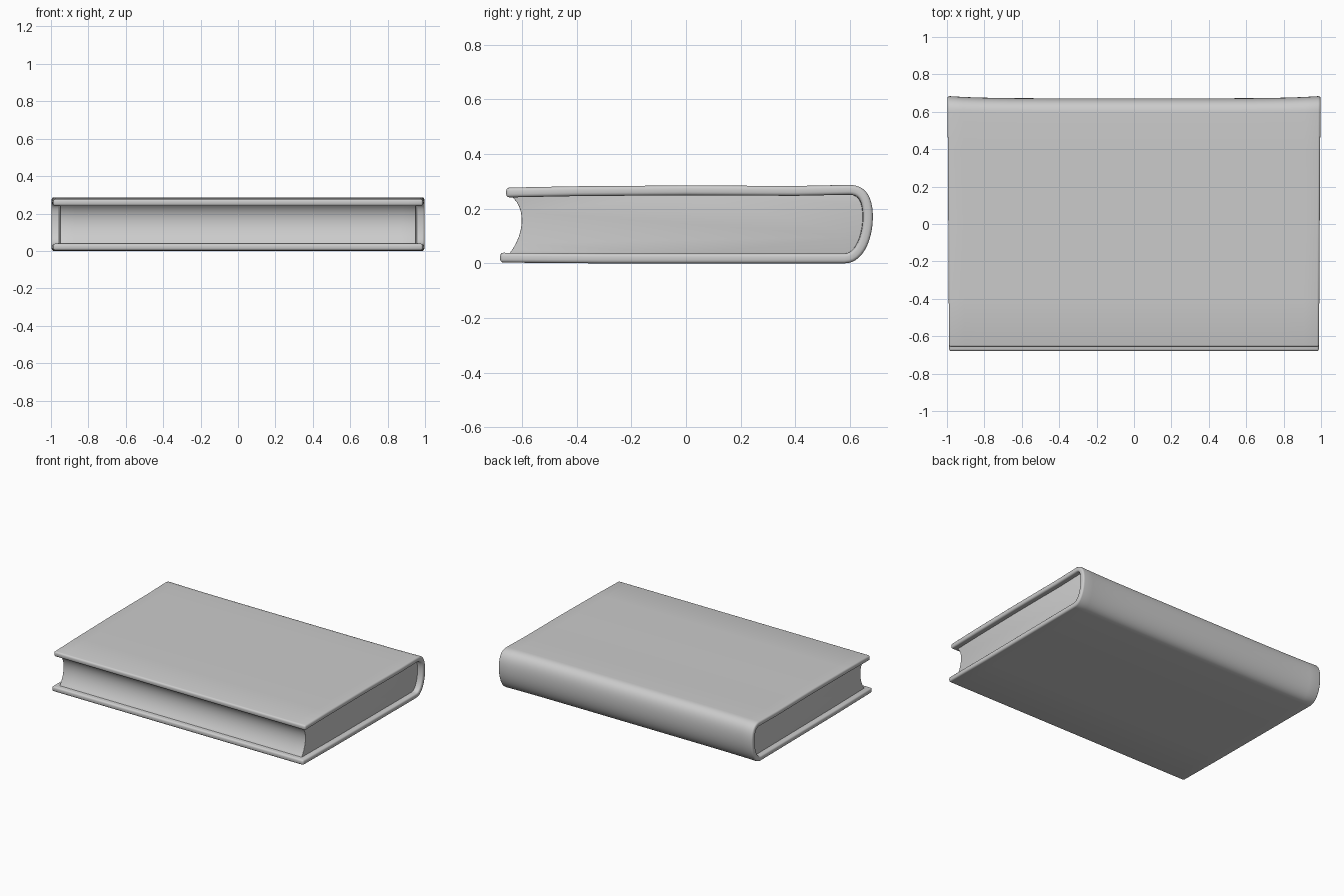
import bpy, bmesh
from mathutils import Vector
from mathutils.geometry import interpolate_bezier

if "Cube" in bpy.data.objects:
    bpy.data.objects.remove(bpy.data.objects["Cube"])


def curve(*pts, n=12):
    """Bezier through 4 (y, z) control points."""
    a, b, c, d = (Vector((0, y, z)) for y, z in pts)
    return [(p.y, p.z) for p in interpolate_bezier(a, b, c, d, n)]


def sweep(name, profile, half, steps, closed=False):
    """Sweep a (y, z) profile along x; the spine flares slightly at both ends."""
    bm = bmesh.new()
    rows = []
    for i in range(steps + 1):
        t = 2 * i / steps - 1
        row = []
        for y, z in profile:
            flare = 0.012 * abs(t) ** 6 * max(0, (y - 0.5) / 0.17)
            row.append(bm.verts.new((t * (half + 0.006 * y), y + flare, z)))
        rows.append(row)
    count = len(profile)
    for r0, r1 in zip(rows, rows[1:]):
        for j in range(count if closed else count - 1):
            k = (j + 1) % count
            bm.faces.new((r0[j], r0[k], r1[k], r1[j]))
    if closed:
        bm.faces.new(rows[0][::-1])
        bm.faces.new(rows[-1])
        bmesh.ops.recalc_face_normals(bm, faces=bm.faces)
    mesh = bpy.data.meshes.new(name)
    bm.to_mesh(mesh)
    bm.free()
    ob = bpy.data.objects.new(name, mesh)
    bpy.context.collection.objects.link(ob)
    return ob


def finish(ob, bevel, angle=0.8):
    mod = ob.modifiers.new("Bevel", 'BEVEL')
    mod.width, mod.segments = bevel, 3
    mod.limit_method, mod.angle_limit = 'ANGLE', angle
    bpy.ops.object.select_all(action='DESELECT')
    ob.select_set(True)
    bpy.context.view_layer.objects.active = ob
    bpy.ops.object.convert(target='MESH')
    bpy.ops.object.shade_smooth_by_angle(angle=0.7)


# Cover: bottom board, rounded spine and top board in one folded strip
outer = [(-0.68, 0.003), (-0.3, 0.0), (0.2, 0.0)]
outer += curve((0.575, 0.0), (0.64, 0.0), (0.672, 0.09), (0.672, 0.17))
outer += curve((0.672, 0.17), (0.672, 0.24), (0.65, 0.287), (0.59, 0.287))[1:]
outer += [(0.4, 0.283), (0.0, 0.285), (-0.4, 0.282), (-0.658, 0.277)]
cover = sweep("cover", outer, 0.993, 24)
solid = cover.modifiers.new("Thickness", 'SOLIDIFY')
solid.thickness, solid.offset, solid.use_even_offset = 0.036, -1, True
finish(cover, 0.012)

# Page block: rounded back under the spine, hollow fore-edge
pages = curve((0.575, 0.03), (0.62, 0.03), (0.645, 0.10), (0.645, 0.17))
pages += curve((0.645, 0.17), (0.645, 0.22), (0.625, 0.257), (0.58, 0.257))[1:]
pages += [(0.0, 0.257)]
pages += curve((-0.645, 0.25), (-0.585, 0.21), (-0.585, 0.11), (-0.65, 0.03))
pages += [(0.0, 0.03)]
block = sweep("page_block", pages, 0.955, 24, closed=True)
finish(block, 0.004, 1.0)
